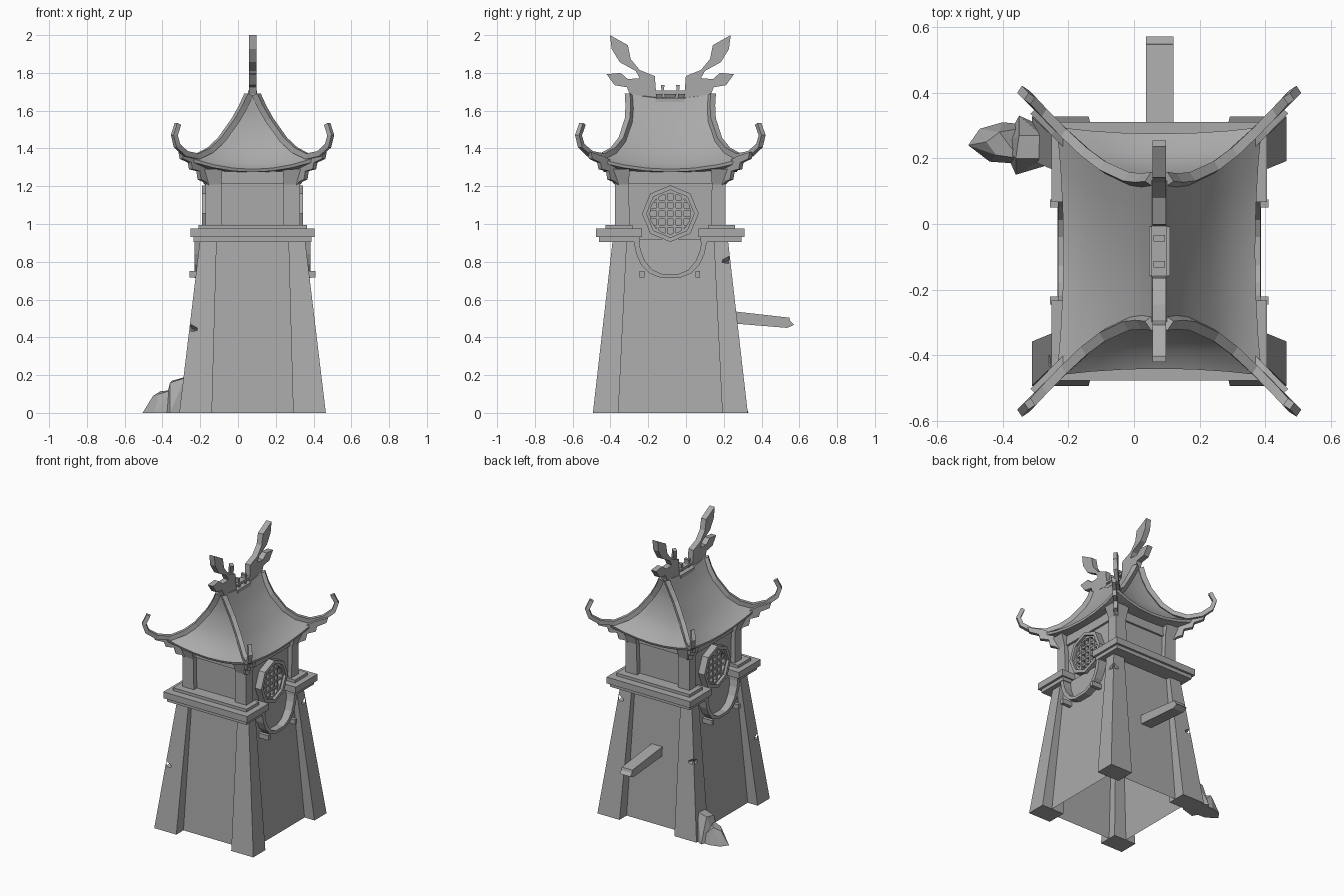
import bpy, bmesh, math
from mathutils import Vector

cube = bpy.data.objects.get("Cube")
if cube:
    bpy.data.objects.remove(cube, do_unlink=True)

stone = bpy.data.materials.new("plain_grey")
stone.use_nodes = True
grey = (0.4, 0.4, 0.4, 1)
stone.diffuse_color = grey
stone.node_tree.nodes["Principled BSDF"].inputs["Base Color"].default_value = grey

AXIS = Vector((0.077, -0.083, 0))  # vertical axis of the tower
SIDES = (1, -1)
CORNERS = [(1, 1), (-1, 1), (-1, -1), (1, -1)]


def finish(bm, name):
    bmesh.ops.recalc_face_normals(bm, faces=bm.faces)
    mesh = bpy.data.meshes.new(name)
    bm.to_mesh(mesh)
    bm.free()
    mesh.materials.append(stone)
    ob = bpy.data.objects.new(name, mesh)
    ob.location = AXIS
    bpy.context.collection.objects.link(ob)
    return ob


def loft(name, rings, cap_start=True, cap_end=True):
    bm = bmesh.new()
    loops = [[bm.verts.new(p) for p in ring] for ring in rings]
    n = len(loops[0])
    for a, b in zip(loops, loops[1:]):
        for i in range(n):
            j = (i + 1) % n
            bm.faces.new((a[i], a[j], b[j], b[i]))
    if cap_start:
        bm.faces.new(loops[0])
    if cap_end:
        bm.faces.new(loops[-1])
    return finish(bm, name)


def rect(x0, x1, y0, y1, z):
    return [(x0, y0, z), (x1, y0, z), (x1, y1, z), (x0, y1, z)]


def box(name, x0, x1, y0, y1, z0, z1):
    return loft(name, [rect(x0, x1, y0, y1, z0), rect(x0, x1, y0, y1, z1)])


def side_plate(name, profile, x0, x1):
    """Extrude a (y, z) outline along x."""
    return loft(name, [[(x, y, z) for y, z in profile] for x in (x0, x1)])


def sweep(name, path, width, height):
    """Sweep a rectangle along a path, keeping its sides upright."""
    rings = []
    for i, p in enumerate(path):
        t = (path[min(i + 1, len(path) - 1)] - path[max(i - 1, 0)]).normalized()
        side = Vector((path[-1].y - path[0].y, path[0].x - path[-1].x, 0)).normalized()
        up = side.cross(t).normalized()
        taper = 1 - 0.3 * i / len(path)
        w, h = side * width * taper / 2, up * height * taper / 2
        rings.append([p + w + h, p - w + h, p - w - h, p + w - h])
    return loft(name, rings)


# Sloping lower walls, open underneath
loft("lower_wall", [rect(-0.31, 0.31, -0.33, 0.33, 0),
                    rect(-0.245, 0.245, -0.27, 0.27, 0.92)], cap_start=False)

# Tapered corner legs, three of them chipped
chips = {(-1, -1): 0.44, (1, 1): 0.80, (-1, 1): 0.52}
for sx, sy in CORNERS:
    leg = loft("corner_leg", [
        rect(0.215 * sx, 0.388 * sx, 0.275 * sy, 0.41 * sy, 0),
        rect(0.19 * sx, 0.278 * sx, 0.23 * sy, 0.305 * sy, 0.915)])
    if (sx, sy) in chips:
        z = chips[sx, sy]
        cx, cy = (0.388 - 0.12 * z) * sx, (0.41 - 0.115 * z) * sy
        cutter = loft("chip_cutter", [
            [(cx - 0.03 * sx, cy - 0.03 * sy, z), (cx + 0.06 * sx, cy - 0.07 * sy, z + h),
             (cx - 0.07 * sx, cy + 0.06 * sy, z + h)] for h in (-0.01, 0.03)])
        mod = leg.modifiers.new("chip", 'BOOLEAN')
        mod.operation, mod.solver, mod.object = 'DIFFERENCE', 'EXACT', cutter
        bpy.context.view_layer.objects.active = leg
        bpy.ops.object.modifier_apply(modifier=mod.name)
        bpy.data.objects.remove(cutter, do_unlink=True)

# Stepped balcony slabs at front and back, broken in the middle of each side
for sy in SIDES:
    for hx, y0, y1, z0, z1 in ((0.312, 0.16, 0.378, 0.905, 0.93),
                               (0.328, 0.15, 0.394, 0.93, 0.975),
                               (0.287, 0.2, 0.342, 0.975, 0.995)):
        box("balcony_step", -hx, hx, y0 * sy, y1 * sy, z0, z1)

# Upper room with posts and a lintel
box("room_wall", -0.22, 0.22, -0.258, 0.258, 0.90, 1.30)
box("lintel", -0.235, 0.235, -0.272, 0.272, 1.215, 1.30)
for sx, sy in CORNERS:
    loft("room_post", [rect(a * sx, b * sx, c * sy, d * sy, z) for a, b, c, d, z in (
        (0.16, 0.25, 0.215, 0.292, 0.98), (0.165, 0.25, 0.22, 0.292, 1.21),
        (0.16, 0.278, 0.215, 0.315, 1.29))])

# Lattice window, curved trough and pegs on both sides
CZ = 1.055


def circle(r, n, x):
    return [(x, r * math.sin(i * math.tau / n), CZ + r * math.cos(i * math.tau / n))
            for i in range(n)]


half_u = [(0.195, 0.91), (0.18, 0.84), (0.155, 0.785), (0.11, 0.738), (0.05, 0.715)]
outer = half_u + [(-y, z) for y, z in reversed(half_u)]
inner = [(y * 0.87, z + 0.02) for y, z in reversed(outer)]
for sx in SIDES:
    loft("window_frame", [circle(0.15, 8, 0.2 * sx), circle(0.15, 8, 0.268 * sx),
                          circle(0.126, 8, 0.268 * sx), circle(0.126, 8, 0.2 * sx)],
         False, False)
    loft("window_rim", [circle(0.127, 16, 0.2 * sx), circle(0.127, 16, 0.25 * sx),
                        circle(0.108, 16, 0.25 * sx), circle(0.108, 16, 0.2 * sx)],
         False, False)
    for o in (-0.066, -0.022, 0.022, 0.066):
        c = math.sqrt(0.112 ** 2 - o * o)
        box("lattice_upright", 0.21 * sx, 0.245 * sx, o - 0.007, o + 0.007, CZ - c, CZ + c)
        box("lattice_rail", 0.21 * sx, 0.241 * sx, -c, c, CZ + o - 0.007, CZ + o + 0.007)
    side_plate("window_trough", outer + inner, 0.22 * sx, 0.308 * sx)
    for y in (-0.15, 0.145):
        box("peg", 0.2 * sx, 0.333 * sx, y - 0.012, y + 0.012, 0.718, 0.752)


# Concave hipped roof
def roof_ring(hx, hy, z, drop, pull, steps=6):
    ring = []
    for i, (ax, ay) in enumerate(CORNERS):
        bx, by = CORNERS[(i + 1) % 4]
        a, b = Vector((ax * hx, ay * hy, z)), Vector((bx * hx, by * hy, z))
        out = Vector((ax + bx, ay + by, 0)) / 2
        for k in range(steps):
            t = k / steps
            sag = 4 * t * (1 - t) * min(1, (b - a).length / 0.5)
            p = a.lerp(b, t) - out * pull * sag
            p.z -= drop * sag
            ring.append(p)
    return ring


roof = loft("roof", [roof_ring(*r) for r in (
    (0.022, 0.215, 1.69, 0.03, 0), (0.055, 0.212, 1.61, 0.025, 0.005),
    (0.09, 0.217, 1.545, 0.025, 0.01), (0.165, 0.25, 1.44, 0.03, 0.01),
    (0.245, 0.315, 1.365, 0.045, 0.015), (0.312, 0.378, 1.345, 0.055, 0.02),
    (0.308, 0.372, 1.325, 0.05, 0.02), (0.24, 0.28, 1.285, 0.01, 0.0))])
bpy.context.view_layer.objects.active = roof
roof.select_set(True)
bpy.ops.object.shade_smooth_by_angle(angle=math.radians(35))
roof.select_set(False)

# Upturned hip ribs with stepped corbels below
hip = [(0.02, 0.218, 1.685), (0.05, 0.215, 1.62), (0.09, 0.22, 1.55), (0.165, 0.255, 1.445),
       (0.225, 0.3, 1.39), (0.29, 0.36, 1.358), (0.355, 0.425, 1.372), (0.4, 0.472, 1.415),
       (0.414, 0.486, 1.47), (0.395, 0.465, 1.53)]
corbel = [(-0.02, 1.2), (-0.02, 1.31), (0.1, 1.36), (0.19, 1.38), (0.18, 1.345),
          (0.12, 1.325), (0.11, 1.29), (0.055, 1.28), (0.045, 1.235), (0.01, 1.225)]
for sx, sy in CORNERS:
    sweep("hip_rib", [Vector((x * sx, y * sy, z)) for x, y, z in hip], 0.034, 0.036)
    along = Vector((0.7 * sx, 0.72 * sy, 0))
    across = Vector((-0.72 * sy, 0.7 * sx, 0)) * 0.013
    start = Vector((0.25 * sx, 0.292 * sy, 0))
    loft("corbel", [[start + along * s + Vector((0, 0, z)) + across * w for s, z in corbel]
                    for w in SIDES])

# Forked ridge ornaments and a small crown between them
fork = [(0.32, 2.0), (0.225, 1.947), (0.21, 1.873), (0.162, 1.815), (0.082, 1.783),
        (0.077, 1.715), (0.07, 1.64), (0.2, 1.64), (0.212, 1.68), (0.23, 1.724),
        (0.295, 1.735), (0.337, 1.793), (0.263, 1.80), (0.225, 1.767), (0.162, 1.772),
        (0.183, 1.81), (0.268, 1.857), (0.31, 1.926)]
for sy in SIDES:
    side_plate("ridge_fork", [(y * sy, z) for y, z in fork], -0.02, 0.02)
    side_plate("crown_prong", [(y * sy, z) for y, z in (
        (0.022, 1.65), (0.04, 1.65), (0.05, 1.735), (0.03, 1.735), (0.034, 1.715))],
        -0.018, 0.018)
box("crown_rail", -0.024, 0.024, -0.08, 0.08, 1.69, 1.706)
box("ridge_saddle", -0.032, 0.032, -0.075, 0.075, 1.645, 1.668)

# Broken plank out of the back wall
side_plate("broken_plank", [(0.26, 0.545), (0.35, 0.536), (0.63, 0.504), (0.635, 0.485),
                            (0.655, 0.467), (0.62, 0.45), (0.35, 0.472), (0.26, 0.48)],
           -0.04, 0.043)


# Rock leaning on the back right leg
def rock(name, points):
    bm = bmesh.new()
    for p in points:
        bm.verts.new(Vector(p) - AXIS)
    bmesh.ops.convex_hull(bm, input=bm.verts)
    return finish(bm, name)


rock("low_rock", [(-0.505, 0.24, 0), (-0.47, 0.29, 0), (-0.4, 0.31, 0), (-0.3, 0.3, 0),
                  (-0.3, 0.18, 0), (-0.44, 0.19, 0), (-0.45, 0.25, 0.09),
                  (-0.41, 0.28, 0.115), (-0.35, 0.2, 0.12), (-0.42, 0.21, 0.1)])
rock("tall_rock", [(-0.4, 0.24, 0), (-0.35, 0.33, 0), (-0.26, 0.29, 0), (-0.26, 0.18, 0),
                   (-0.36, 0.15, 0), (-0.36, 0.2, 0.16), (-0.35, 0.27, 0.17),
                   (-0.28, 0.27, 0.19), (-0.28, 0.2, 0.185)])
